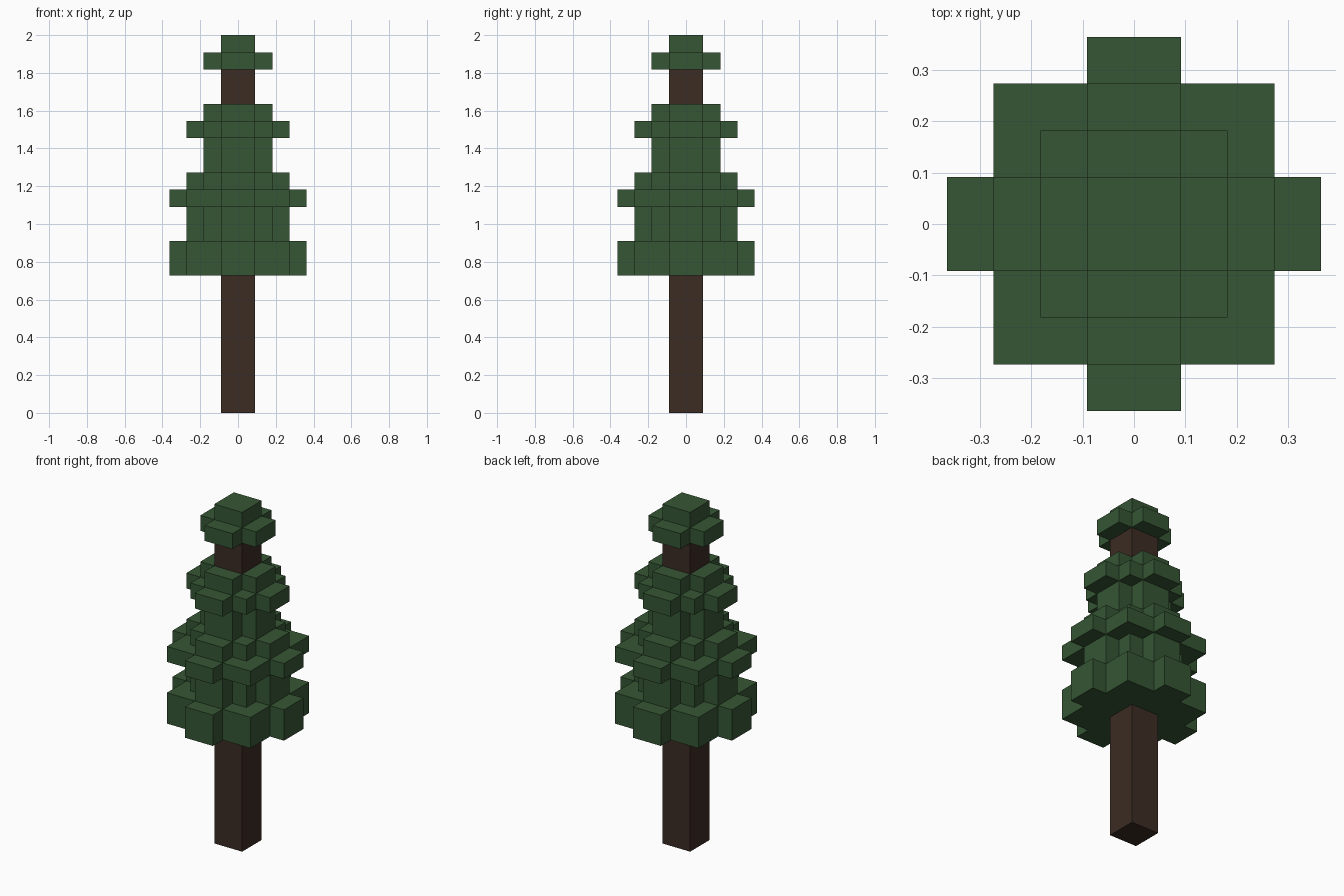
import bpy
import bmesh

cube = bpy.data.objects.get("Cube")
if cube:
    bpy.data.objects.remove(cube, do_unlink=True)

U = 2 / 22  # one grid step; the tree is 22 steps tall


def make_material(name, colour):
    mat = bpy.data.materials.new(name)
    mat.use_nodes = True
    mat.diffuse_color = colour
    mat.node_tree.nodes["Principled BSDF"].inputs["Base Color"].default_value = colour
    return mat


bark = make_material("dark_bark", (0.045, 0.025, 0.017, 1))
needles = make_material("needle_green", (0.036, 0.093, 0.034, 1))


def outline(core, arm):
    """Square of half-width core, with a two-step-wide arm on each side."""
    if arm == core:
        quarter = [(core, core)]
    elif core == 1:
        quarter = [(arm, -1), (arm, 1), (1, 1)]
    else:
        quarter = [(arm, -1), (arm, 1), (core, 1), (core, core), (1, core)]
    points = []
    for _ in range(4):
        points += quarter
        quarter = [(-y, x) for x, y in quarter]
    return points


def make_layer(name, bottom, top, core, arm, mat):
    """Extrude the outline between two heights."""
    bm = bmesh.new()
    base = bm.faces.new([bm.verts.new((x * U, y * U, bottom * U))
                         for x, y in outline(core, arm)])
    lid = bmesh.ops.extrude_face_region(bm, geom=[base], use_keep_orig=True)["geom"]
    bmesh.ops.translate(bm, vec=(0, 0, (top - bottom) * U),
                        verts=[v for v in lid if isinstance(v, bmesh.types.BMVert)])
    bmesh.ops.recalc_face_normals(bm, faces=bm.faces)
    mesh = bpy.data.meshes.new(name)
    bm.to_mesh(mesh)
    bm.free()
    mesh.materials.append(mat)
    obj = bpy.data.objects.new(name, mesh)
    bpy.context.collection.objects.link(obj)


# Trunk, bare below the foliage and again under the crown
make_layer("lower_trunk", 0, 8, 1, 1, bark)
make_layer("upper_trunk", 18, 20, 1, 1, bark)

# Foliage: name, bottom, top, core half-width, arm reach
for name, bottom, top, core, arm in (
    ("skirt_foliage", 8, 10, 3, 4),
    ("lower_foliage", 10, 12, 2, 3),
    ("wide_branches", 12, 13, 3, 4),
    ("middle_foliage", 13, 14, 2, 3),
    ("narrow_foliage", 14, 16, 1, 2),
    ("upper_branches", 16, 17, 2, 3),
    ("upper_foliage", 17, 18, 1, 2),
    ("crown_branches", 20, 21, 1, 2),
    ("crown_tip", 21, 22, 1, 1),
):
    make_layer(name, bottom, top, core, arm, needles)
